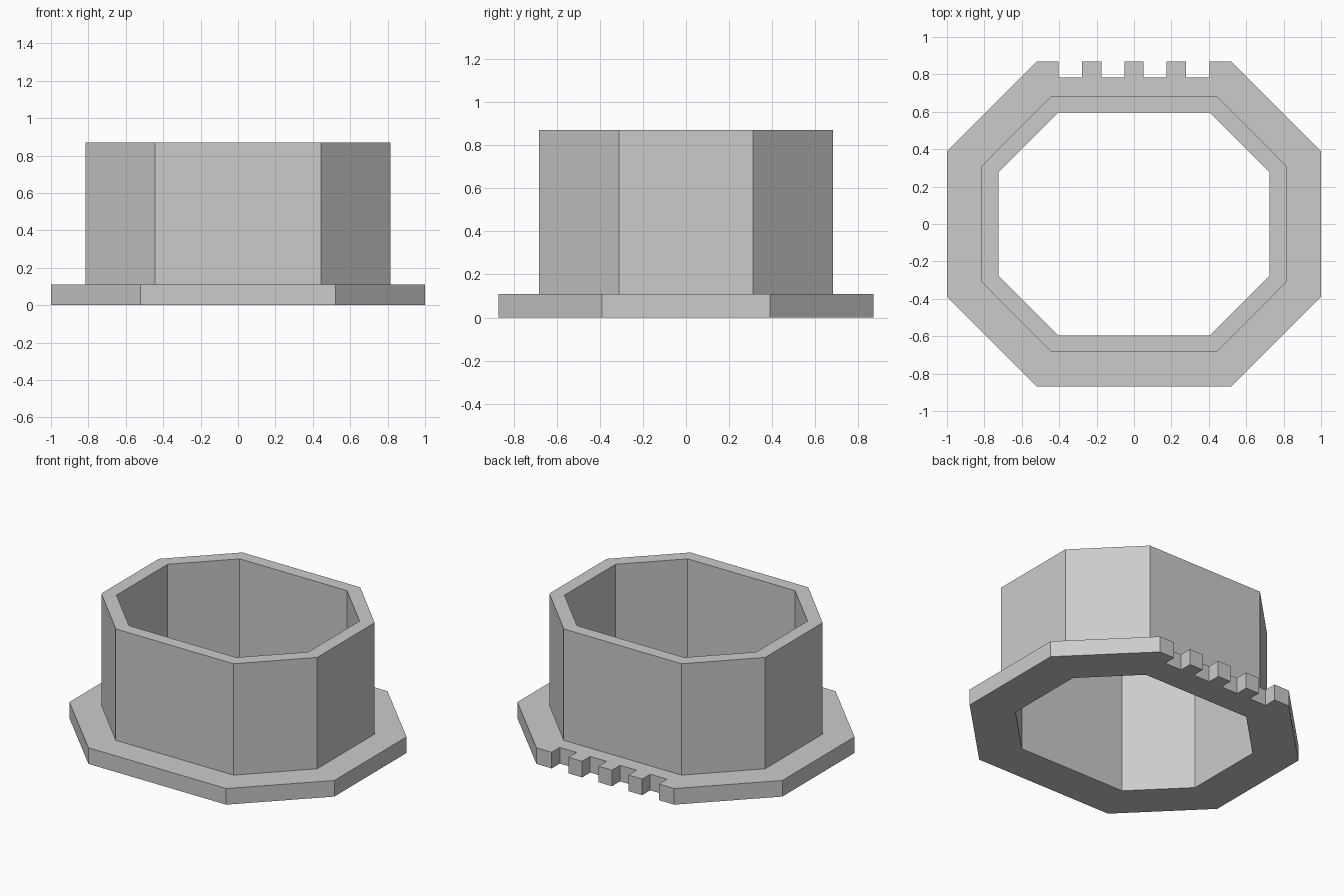
import bpy
import bmesh

cube = bpy.data.objects.get("Cube")
if cube:
    bpy.data.objects.remove(cube, do_unlink=True)

FLANGE_TOP, RIM_TOP = 0.11, 0.87
NOTCH_FLOOR = 0.783
NOTCHES = [(0.405, 0.278), (0.175, 0.05), (-0.05, -0.175), (-0.278, -0.405)]

grey = bpy.data.materials.new("plain_grey")
grey.use_nodes = True
colour = (0.6, 0.6, 0.6, 1)
grey.diffuse_color = colour
grey.node_tree.nodes["Principled BSDF"].inputs["Base Color"].default_value = colour


def octagon(x, y, cx, cy):
    """Stretched octagon, counter-clockwise; the back edge runs from index 0 to 1."""
    return [(cx, y), (-cx, y), (-x, cy), (-x, -cy),
            (-cx, -y), (cx, -y), (x, -cy), (x, cy)]


def ring(bm, outline, z):
    return [bm.verts.new((x, y, z)) for x, y in outline]


def pairs(loop):
    return zip(loop, loop[1:] + loop[:1])


def bridge(bm, lower, upper):
    for (a, b), (c, d) in zip(pairs(lower), pairs(upper)):
        bm.faces.new((a, b, d, c))


def cap(bm, outer, inner, extra):
    """Fill between octagons; extra holds the notch points on the back edge."""
    for i, ((a, b), (c, d)) in enumerate(zip(pairs(outer), pairs(inner))):
        bm.faces.new([a] + (extra if i == 0 else []) + [b, d, c])


outer = octagon(1.0, 0.87, 0.52, 0.39)
wall = octagon(0.815, 0.683, 0.445, 0.31)
bore = octagon(0.725, 0.597, 0.405, 0.276)
back = outer[0][1]
teeth = [p for a, b in NOTCHES
         for p in ((a, back), (a, NOTCH_FLOOR), (b, NOTCH_FLOOR), (b, back))]

bm = bmesh.new()

# Notched flange
low, high = ring(bm, outer, 0), ring(bm, outer, FLANGE_TOP)
teeth_low, teeth_high = ring(bm, teeth, 0), ring(bm, teeth, FLANGE_TOP)
bridge(bm, low[:1] + teeth_low + low[1:], high[:1] + teeth_high + high[1:])

# Upright wall and through bore
wall_low, wall_high = ring(bm, wall, FLANGE_TOP), ring(bm, wall, RIM_TOP)
bore_low, bore_high = ring(bm, bore, 0), ring(bm, bore, RIM_TOP)
bridge(bm, wall_low, wall_high)
bridge(bm, bore_low, bore_high)

# Flange top, underside and rim
cap(bm, high, wall_low, teeth_high)
cap(bm, low, bore_low, teeth_low)
cap(bm, wall_high, bore_high, [])

bmesh.ops.recalc_face_normals(bm, faces=bm.faces)
mesh = bpy.data.meshes.new("flanged_collar")
bm.to_mesh(mesh)
bm.free()
mesh.materials.append(grey)
bpy.context.collection.objects.link(bpy.data.objects.new("flanged_collar", mesh))
